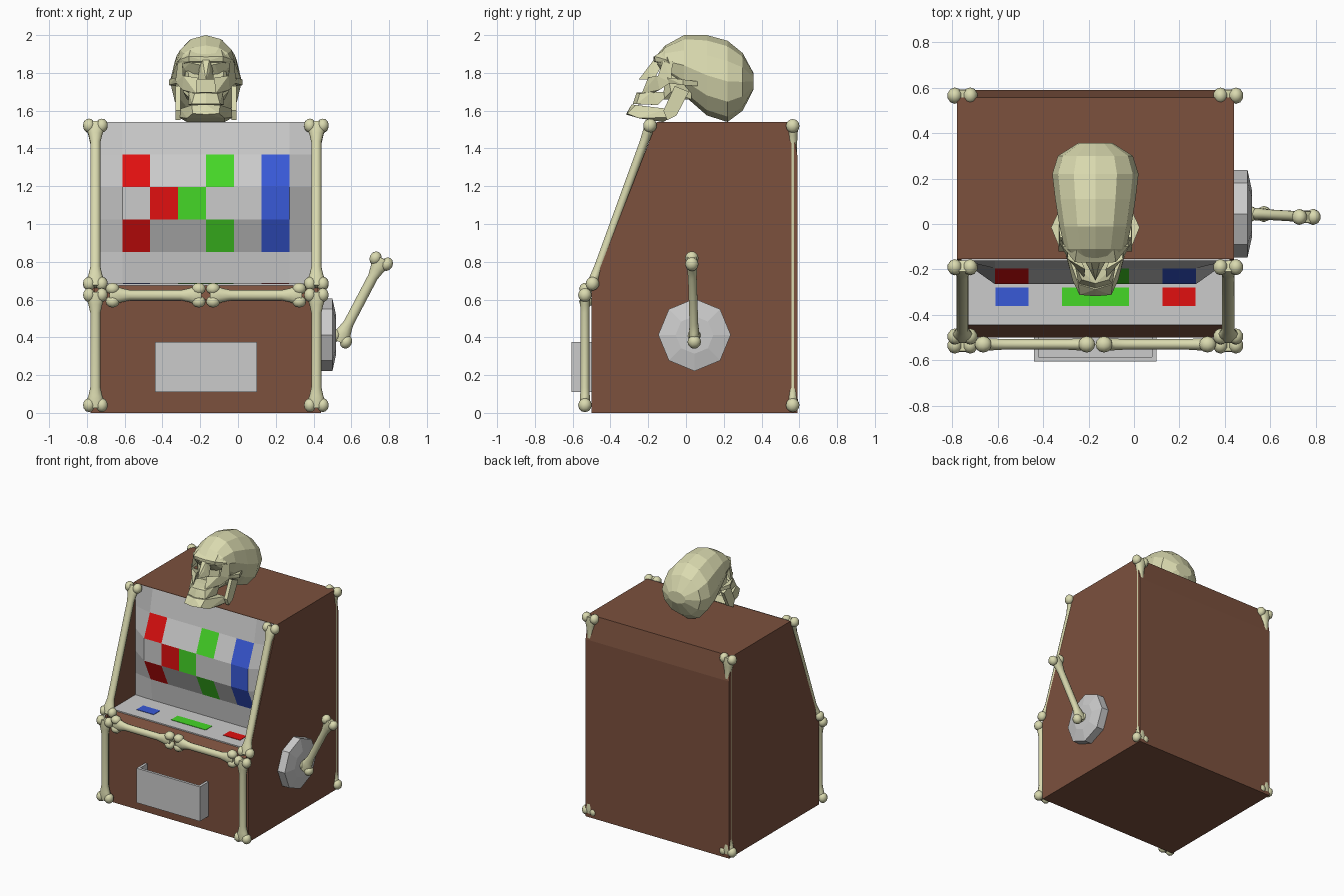
import bpy, bmesh, math
from mathutils import Vector, Matrix

if "Cube" in bpy.data.objects:
    bpy.data.objects.remove(bpy.data.objects["Cube"])

CX = -0.17  # centre line of the cabinet and skull


def material(name, col):
    m = bpy.data.materials.new(name)
    m.diffuse_color = (*col, 1)
    m.use_nodes = True
    m.node_tree.nodes["Principled BSDF"].inputs["Base Color"].default_value = m.diffuse_color
    return m


BROWN = material("brown_wood", (0.2, 0.082, 0.048))
BONE = material("bone", (0.7, 0.7, 0.43))
RED = material("red", (0.75, 0.005, 0.005))
GREEN = material("green", (0.06, 0.68, 0.02))
BLUE = material("blue", (0.04, 0.1, 0.68))


def finish(name, bm, mat=None, smooth=False, fix=True):
    if fix:
        bmesh.ops.recalc_face_normals(bm, faces=bm.faces)
    me = bpy.data.meshes.new(name)
    bm.to_mesh(me)
    bm.free()
    ob = bpy.data.objects.new(name, me)
    bpy.context.collection.objects.link(ob)
    if mat:
        me.materials.append(mat)
    if smooth:
        bpy.ops.object.select_all(action='DESELECT')
        ob.select_set(True)
        bpy.context.view_layer.objects.active = ob
        bpy.ops.object.shade_smooth_by_angle(angle=math.radians(50))
    return ob


def box(name, lo, hi, mat=None):
    bm = bmesh.new()
    lo, hi = Vector(lo), Vector(hi)
    bmesh.ops.create_cube(bm, size=1, matrix=Matrix.Translation((lo + hi) / 2) @ Matrix.Diagonal((*(hi - lo), 1)))
    return finish(name, bm, mat)


def loft(bm, rings):
    vs = [[bm.verts.new(p) for p in r] for r in rings]
    n = len(vs[0])
    for a, b in zip(vs, vs[1:]):
        for i in range(n):
            bm.faces.new((a[i], a[(i + 1) % n], b[(i + 1) % n], b[i]))
    bm.faces.new(vs[0])
    bm.faces.new(vs[-1])


def extrude_yz(name, pts, x0, x1, mat):
    bm = bmesh.new()
    loft(bm, [[(x, y, z) for y, z in pts] for x in (x0, x1)])
    return finish(name, bm, mat)


def bone(name, p0, p1, wide):
    p0, p1 = Vector(p0), Vector(p1)
    d = (p1 - p0).normalized()
    depth = d.cross(Vector(wide)).normalized()
    wide = depth.cross(d)
    L = (p1 - p0).length
    frame = Matrix((wide, depth, d)).transposed().to_4x4()
    frame.translation = p0
    half = [(.02, .048, .026), (.05, .05, .029), (.085, .037, .027), (.13, .027, .024)]
    stations = half + [(L - t, w, h) for t, w, h in reversed(half)]
    bm = bmesh.new()
    loft(bm, [[(w * math.cos(a * math.tau / 10), h * math.sin(a * math.tau / 10), t) for a in range(10)]
              for t, w, h in stations])
    for t in (.036, L - .036):
        for s in (-1, 1):
            bmesh.ops.create_uvsphere(bm, u_segments=10, v_segments=6, radius=1, matrix=
                                      Matrix.Translation((s * .034, 0, t)) @ Matrix.Diagonal((.033, .036, .037, 1)))
    bm.transform(frame)
    return finish(name, bm, BONE, smooth=True)


def hull(name, pts, mode):
    # mode "both": one hull across the centre line; "pair": a hull on each side
    bm = bmesh.new()
    groups = [[(s * x, y, z) for x, y, z in pts] for s in (-1, 1)]
    if mode == "both":
        groups = [groups[0] + groups[1]]
    for g in groups:
        vs = [bm.verts.new((CX + x, y, z)) for x, y, z in dict.fromkeys(g)]
        r = bmesh.ops.convex_hull(bm, input=vs)
        junk = {e for e in r["geom_interior"] + r["geom_unused"] if isinstance(e, bmesh.types.BMVert)}
        bmesh.ops.delete(bm, geom=list(junk), context='VERTS')
    return finish(name, bm, BONE)


# Cabinet with recessed front, and its side cheeks
extrude_yz("cabinet", [(-.5, 0), (.59, 0), (.59, 1.36), (.557, 1.54), (-.155, 1.54), (-.155, .675),
                       (-.445, .675), (-.5, .6)], CX - .61, CX + .61, BROWN)
for side, x0 in (("left", CX - .61), ("right", CX + .59)):
    extrude_yz(side + "_cheek", [(-.155, 1.54), (-.155, .6), (-.5, .6), (-.5, .65)], x0, x0 + .02, BROWN)

# Bulging reel screen with coloured cells
bm = bmesh.new()
depths = [-.16, -.195, -.265, -.265, -.185, -.165]
grid = [[bm.verts.new((CX + (c - 4) * .1475, -.16 if c in (0, 8) else depths[r], 1.54 - r * .172))
         for c in range(9)] for r in range(6)]
cells = ["........", ".R..G.B.", "..RG..B.", ".R..G.B.", "........"]
for r in range(5):
    for c in range(8):
        f = bm.faces.new((grid[r + 1][c], grid[r + 1][c + 1], grid[r][c + 1], grid[r][c]))
        f.material_index = ".RGB".index(cells[r][c])
screen = finish("reel_screen", bm, fix=False)
for m in (None, RED, GREEN, BLUE):
    screen.data.materials.append(m)

# Button shelf
box("shelf", (CX - .59, -.445, .66), (CX + .59, -.155, .684))
for n, x0, x1, m in (("blue", -.61, -.465, BLUE), ("green", -.317, -.023, GREEN), ("red", .125, .27, RED)):
    box(n + "_button", (x0, -.36, .68), (x1, -.28, .687), m)

# Open coin tray
box("tray_front", (-.44, -.605, .11), (.1, -.585, .375))
box("tray_floor", (-.44, -.605, .11), (.1, -.49, .13))
for side, x in (("left", -.44), ("right", .08)):
    box("tray_side_" + side, (x, -.605, .11), (x + .02, -.49, .375))

# Lever hub and lever
bm = bmesh.new()
loft(bm, [[(x, .045 + r * math.cos(i * math.pi / 4), .413 + r * math.sin(i * math.pi / 4)) for i in range(8)]
          for x, r in ((.43, .192), (.5, .192), (.52, .1))])
finish("lever_hub", bm)
bone("lever", (.525, .045, .36), (.775, .03, .835), (1, 0, -.53))

# Bone trim along the cabinet edges
for side, x in (("left", CX - .585), ("right", CX + .585)):
    bone("front_lower_bone_" + side, (x, -.535, .005), (x, -.535, .66), (1, 0, 0))
    bone("front_upper_bone_" + side, (x, -.508, .65), (x, -.178, 1.555), (1, 0, 0))
    bone("back_bone_" + side, (x, .565, .005), (x, .565, 1.555), (1, 0, 0))
bone("cross_bone_left", (-.7, -.53, .623), (-.172, -.53, .623), (0, 0, 1))
bone("cross_bone_right", (-.168, -.53, .623), (.36, -.53, .623), (0, 0, 1))

# Cranium: sections from brow to back (y, bottom, top, half width)
bm = bmesh.new()
sections = [(-.15, 1.84, 1.9, .095), (-.11, 1.78, 1.945, .135), (-.01, 1.68, 2.0, .158), (.11, 1.575, 2.0, .177),
            (.22, 1.54, 1.97, .19), (.3, 1.6, 1.905, .165), (.357, 1.71, 1.8, .075)]
loft(bm, [[(CX + w * math.sin(a), y, (b + t) / 2 + (t - b) / 2 * math.cos(a))
           for a in (i * math.tau / 12 for i in range(12))] for y, b, t, w in sections])
finish("cranium", bm, BONE)

# Face
hull("socket_back", [(.1, -.11, 1.87), (.12, -.08, 1.7), (.08, -.12, 1.66), (.1, .03, 1.66), (.12, .03, 1.85)], "both")
hull("brow", [(0, -.172, 1.885), (.09, -.168, 1.888), (.09, -.162, 1.86), (.145, -.1, 1.868), (.145, -.08, 1.84),
              (0, -.172, 1.86), (.08, -.1, 1.93)], "both")
hull("nose_bridge", [(.018, -.17, 1.87), (.02, -.2, 1.81), (0, -.25, 1.765), (.042, -.17, 1.765), (.03, -.11, 1.87)], "both")
hull("cheekbone", [(.045, -.2, 1.775), (.05, -.235, 1.69), (.12, -.155, 1.785), (.16, -.08, 1.75), (.125, -.14, 1.71),
                   (.08, -.18, 1.69), (.09, -.1, 1.75)], "pair")
hull("socket_rim", [(.12, -.15, 1.78), (.16, -.08, 1.75), (.125, -.12, 1.87), (.15, -.07, 1.86), (.12, -.08, 1.8)], "pair")
hull("cheek_arch", [(.16, -.1, 1.775), (.155, -.09, 1.745), (.195, -.015, 1.765), (.195, -.015, 1.735),
                    (.16, .06, 1.755), (.16, .06, 1.73), (.175, -.01, 1.75)], "pair")
hull("upper_jaw", [(0, -.262, 1.695), (.06, -.245, 1.69), (.09, -.18, 1.7), (.075, -.262, 1.635), (0, -.282, 1.635),
                   (.095, -.15, 1.63), (.08, -.08, 1.7)], "both")
hull("lower_jaw", [(0, -.288, 1.633), (.075, -.265, 1.63), (.07, -.312, 1.585), (0, -.318, 1.58), (.1, -.25, 1.56),
                   (.1, -.12, 1.54), (.145, -.08, 1.565), (.135, -.1, 1.61)], "both")
hull("jaw_branch", [(x, y, z) for x in (.135, .162) for y, z in
                    ((-.12, 1.6), (-.1, 1.55), (-.05, 1.575), (.015, 1.7), (-.06, 1.73))], "pair")
